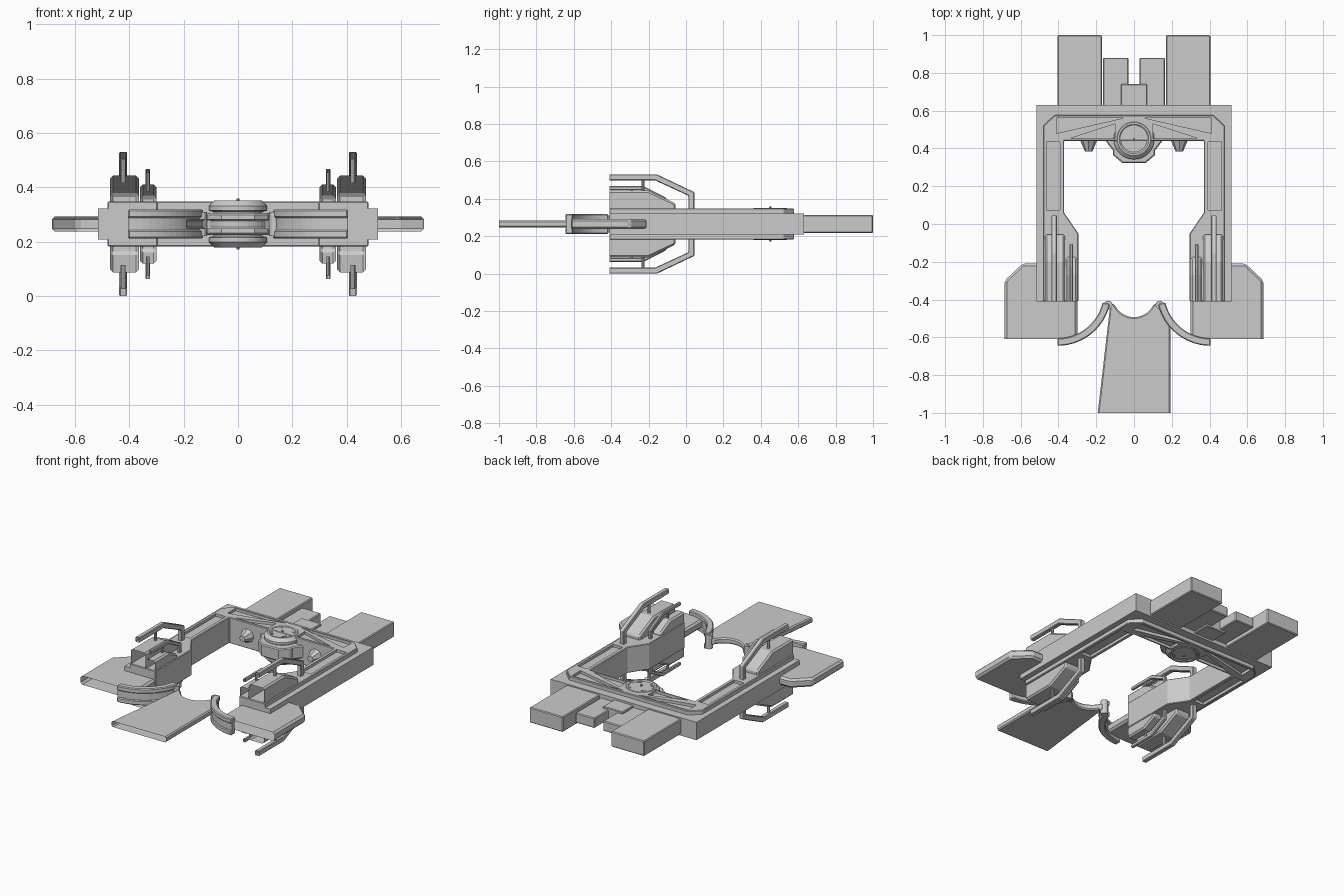
import bpy, bmesh
from math import sin, cos, radians
from mathutils import Matrix, Vector

if "Cube" in bpy.data.objects:
    bpy.data.objects.remove(bpy.data.objects["Cube"])

MID = 0.265  # the model mirrors top to bottom about this height


def finish(name, bm, bevel=0, mirror=(False, False)):
    bmesh.ops.recalc_face_normals(bm, faces=bm.faces[:])
    me = bpy.data.meshes.new(name)
    bm.to_mesh(me)
    bm.free()
    ob = bpy.data.objects.new(name, me)
    ob.location.z = MID
    bpy.context.collection.objects.link(ob)
    if bevel:
        m = ob.modifiers.new("edge_bevel", 'BEVEL')
        m.width, m.segments, m.limit_method = bevel, 1, 'ANGLE'
        m.angle_limit = radians(40)
    if any(mirror):
        m = ob.modifiers.new("mirror", 'MIRROR')
        m.use_axis = (mirror[0], False, mirror[1])
        m.use_mirror_merge = False
    return ob


def add_prism(bm, pts, lo, hi, axis='z'):
    """Extrude a profile: axis z uses (x, y) points, axis x uses (y, z) points."""
    def place(p, d):
        return (p[0], p[1], d) if axis == 'z' else (d, p[0], p[1])
    a = [bm.verts.new(place(p, lo)) for p in pts]
    b = [bm.verts.new(place(p, hi)) for p in pts]
    bm.faces.new(a)
    bm.faces.new(b)
    for i in range(len(pts)):
        j = (i + 1) % len(pts)
        bm.faces.new((a[i], a[j], b[j], b[i]))


def prism(name, pts, lo, hi, axis='z', bevel=0, mirror=(False, False), open_front=False):
    bm = bmesh.new()
    add_prism(bm, pts, lo, hi, axis)
    if open_front:
        y0 = min(v.co.y for v in bm.verts)
        ends = [f for f in bm.faces if all(abs(v.co.y - y0) < 1e-5 for v in f.verts)]
        bmesh.ops.delete(bm, geom=ends, context='FACES')
    return finish(name, bm, bevel, mirror)


def rect(x0, x1, y0, y1):
    return [(x0, y0), (x1, y0), (x1, y1), (x0, y1)]


def sym(half):
    return half + [(-x, y) for x, y in reversed(half)]


def arc(cx, cy, r, a0, a1, n):
    return [(cx + r * cos(radians(a0 + (a1 - a0) * i / n)),
             cy + r * sin(radians(a0 + (a1 - a0) * i / n))) for i in range(n + 1)]


X, Z, XZ = (True, False), (False, True), (True, True)

# U-shaped frame: low outer band and taller inner rail
prism("outer_frame", sym([(0.515, 0.63), (0.515, -0.41), (0.40, -0.41), (0.40, 0.48)]),
      -0.057, 0.057)
rail = prism("inner_rail", sym([(0.42, 0.577), (0.48, 0.52), (0.48, -0.41), (0.295, -0.41),
                                (0.295, -0.05), (0.37, 0.06), (0.37, 0.44)]), -0.083, 0.083, bevel=0.004)

# Shallow pockets in the rail, on both faces
pockets = [rect(0.392, 0.462, 0.075, 0.435),
           [(0.05, 0.562), (0.41, 0.562), (0.41, 0.48)],
           [(0.10, 0.452), (0.10, 0.53), (0.34, 0.452)]]
bm = bmesh.new()
for pocket in pockets:
    for s in (1, -1):
        for lo, hi in ((0.066, 0.12), (-0.12, -0.066)):
            add_prism(bm, [(s * x, y) for x, y in pocket], lo, hi)
cutter = finish("pocket_cutter", bm)
cutter.hide_render = True
cut = rail.modifiers.new("pockets", 'BOOLEAN')
cut.operation, cut.object, cut.solver = 'DIFFERENCE', cutter, 'EXACT'
bpy.context.view_layer.update()
rail.data = bpy.data.meshes.new_from_object(rail.evaluated_get(bpy.context.evaluated_depsgraph_get()))
rail.modifiers.clear()
bpy.data.objects.remove(cutter)

# Rear blocks
prism("large_rear_block", rect(0.17, 0.405, 0.62, 1.0), -0.049, 0.049, bevel=0.005, mirror=X)
prism("small_rear_block", rect(0.03, 0.165, 0.62, 0.88), -0.032, 0.032, bevel=0.005, mirror=X)
prism("middle_rear_block", rect(-0.07, 0.07, 0.57, 0.74), -0.045, 0.045, bevel=0.004)
prism("middle_block_base", sym([(0.092, 0.62), (0.065, 0.68)]), -0.03, 0.03)

# Round hub: stacked rings turned about the vertical axis
HUB = Vector((0, 0.45, 0))
ring_profile = [(0, 0.08), (0.07, 0.08), (0.078, 0.086), (0.088, 0.086), (0.108, 0.066), (0.108, 0.05),
                (0.09, 0.045), (0.09, 0.022), (0.104, 0.018)]
full = ring_profile + [(r, -z) for r, z in reversed(ring_profile)]
bm = bmesh.new()
verts = [bm.verts.new((r, 0, z)) for r, z in full]
edges = [bm.edges.new(e) for e in zip(verts, verts[1:])]
bmesh.ops.spin(bm, geom=verts + edges, cent=(0, 0, 0), axis=(0, 0, 1), angle=radians(360),
               steps=32, use_duplicate=False)
bmesh.ops.remove_doubles(bm, verts=bm.verts[:], dist=1e-4)
bmesh.ops.translate(bm, verts=bm.verts[:], vec=HUB)
hub = finish("hub", bm)
bpy.context.view_layer.objects.active = hub
hub.select_set(True)
bpy.ops.object.shade_smooth_by_angle(angle=radians(25))
hub.select_set(False)
prism("hub_housing", sym([(0.15, 0.46), (0.15, 0.44), (0.112, 0.39), (0.112, 0.365), (0.06, 0.322)]),
      -0.04, 0.04, bevel=0.006)
prism("hub_pin", arc(0, 0.45, 0.006, 0, 315, 7), 0.07, 0.093, mirror=Z)
bm = bmesh.new()
for k in range(4):
    a = 90 * k + 45
    add_prism(bm, arc(0, 0.45, 0.068, a - 13, a + 13, 3) + arc(0, 0.45, 0.056, a + 13, a - 13, 3),
              0.075, 0.085)
finish("hub_studs", bm, mirror=Z)

# Short tapered studs on the inner wall
bm = bmesh.new()
bmesh.ops.create_cone(bm, cap_ends=True, segments=8, radius1=0.046, radius2=0.02, depth=0.06,
                      matrix=Matrix.Translation((0.24, 0.415, 0)) @ Matrix.Rotation(radians(90), 4, 'X'))
finish("wall_stud", bm, mirror=X)

# Side fins
prism("side_fin", [(0.30, -0.61), (0.685, -0.61), (0.685, -0.30), (0.59, -0.21), (0.40, -0.21),
                   (0.30, -0.30)], -0.028, 0.028, bevel=0.012, mirror=X, open_front=True)

# Tail plate with a scooped rear edge
prism("tail_plate", [(-0.192, -1.0), (0.192, -1.0), (0.192, -0.50), (0.125, -0.42)]
      + arc(0, -0.38, 0.113, -23, -157, 14) + [(-0.125, -0.42)],
      -0.018, 0.018, bevel=0.007, open_front=True)

# Curved arms: core with upper and lower flanges, and a rounded tip
def arm(name, r0, r1, lo, hi, mirror, bevel=0):
    prism(name, arc(0.405, -0.36, r1, 193, 270, 14) + arc(0.405, -0.36, r0, 270, 193, 14),
          lo, hi, bevel=bevel, mirror=mirror)


arm("arm_core", 0.253, 0.278, -0.04, 0.04, X)
arm("arm_flange", 0.245, 0.285, 0.022, 0.053, XZ, 0.005)
prism("arm_tip", arc(0.136, -0.428, 0.022, 0, 330, 11), -0.045, 0.045, mirror=X)

# Open-ended pods on the legs, above and below
def pod(name, x0, x1, top, y_slope, y_end, low):
    prism(name, [(-0.41, 0.07), (-0.41, top), (y_slope, top), (y_end, low), (y_end, 0.07)],
          x0, x1, 'x', bevel=0.01, mirror=XZ, open_front=True)


pod("large_pod", 0.365, 0.47, 0.178, -0.20, -0.055, 0.11)
pod("small_pod", 0.30, 0.36, 0.145, -0.27, -0.175, 0.10)

# Bent guard bars over the pods, each held by a pin
def guard(name, x0, x1, top, t, y_bend, y_end, low):
    prism(name, [(-0.41, top), (y_bend, top), (y_end, low), (y_end, 0.06), (y_end - t, 0.06),
                 (y_end - t, low - 0.6 * t), (y_bend - 0.3 * t, top - t), (-0.41, top - t)],
          x0, x1, 'x', bevel=0.004, mirror=XZ, open_front=True)


guard("large_guard", 0.408, 0.437, 0.265, 0.032, -0.155, 0.045, 0.17)
guard("small_guard", 0.323, 0.341, 0.203, 0.022, -0.23, -0.105, 0.14)
prism("large_guard_pin", arc(0.4225, -0.23, 0.009, 0, 315, 7), 0.15, 0.24, mirror=XZ)
prism("small_guard_pin", arc(0.332, -0.29, 0.006, 0, 315, 7), 0.12, 0.19, mirror=XZ)
